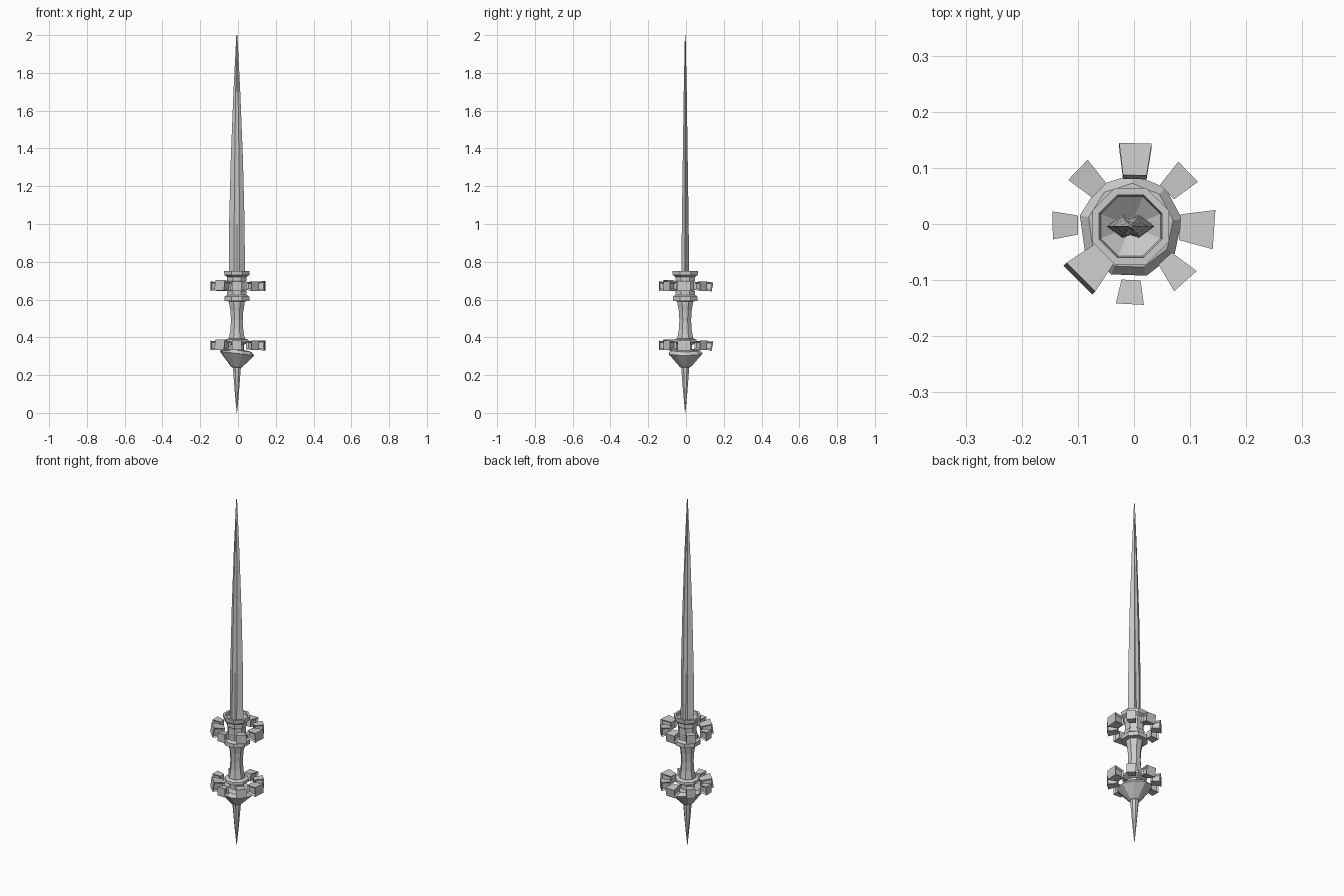
import bpy, bmesh, math
from mathutils import Matrix, Vector

if "Cube" in bpy.data.objects:
    bpy.data.objects.remove(bpy.data.objects["Cube"])

CX, CY = -0.006, -0.004   # axis of the weapon inside its bounding box


def finish(name, bm):
    bmesh.ops.recalc_face_normals(bm, faces=bm.faces)
    me = bpy.data.meshes.new(name)
    bm.to_mesh(me)
    bm.free()
    ob = bpy.data.objects.new(name, me)
    bpy.context.collection.objects.link(ob)
    return ob


def loft(name, rings, cap=True):
    """Skin a list of equal-length point rings."""
    bm = bmesh.new()
    rows = [[bm.verts.new(p) for p in ring] for ring in rings]
    n = len(rows[0])
    for a, b in zip(rows, rows[1:]):
        for i in range(n):
            j = (i + 1) % n
            bm.faces.new((a[i], a[j], b[j], b[i]))
    if cap:
        bm.faces.new(rows[0])
        bm.faces.new(rows[-1])
    return finish(name, bm)


def lathe(name, profile, sides=8, turn=0.5, tilt=0.0):
    """Polygonal turning; radii are apothems, tilt slopes a ring along x."""
    k = 1 / math.cos(math.pi / sides)
    rings = []
    for r, z, *t in profile:
        s = t[0] if t else 0
        ring = []
        for i in range(sides):
            a = (i + turn) * math.tau / sides
            x, y = r * k * math.cos(a), r * k * math.sin(a)
            ring.append((CX + x, CY + y, z + s * x))
        rings.append(ring)
    return loft(name, rings)


# blade: flattened hexagon with a shallow central groove
SECTION = [(1, 0), (0.35, 1), (0, 0.75), (-0.35, 1),
           (-1, 0), (-0.35, -1), (0, -0.75), (0.35, -1)]
LEVELS = [(0.70, 0.043, 0.021), (1.0, 0.041, 0.018), (1.35, 0.032, 0.013),
          (1.7, 0.018, 0.008), (2.0, 0.003, 0.002)]
loft("blade", [[(CX + w * x, CY + d * y, z) for x, y in SECTION]
               for z, w, d in LEVELS])

# octagonal collar with a hollow mouth around the blade
lathe("collar", [(0.030, 0.59), (0.066, 0.592), (0.066, 0.615), (0.052, 0.625),
                 (0.052, 0.645), (0.046, 0.65), (0.046, 0.69), (0.052, 0.70),
                 (0.052, 0.72), (0.066, 0.73), (0.068, 0.752), (0.056, 0.752),
                 (0.053, 0.735), (0.01, 0.70)])

# waisted grip
lathe("grip", [(0.042, 0.38), (0.041, 0.40), (0.034, 0.44), (0.031, 0.49),
               (0.034, 0.54), (0.041, 0.58), (0.042, 0.60)])

# lower ring between grip and pommel
lathe("grip_ring", [(0.036, 0.31), (0.036, 0.36), (0.052, 0.368),
                    (0.062, 0.374), (0.060, 0.388), (0.042, 0.395)])

# faceted pommel with a sloping top, then the tail spike
lathe("pommel", [(0.022, 0.24), (0.030, 0.245), (0.087, 0.315, -0.12),
                 (0.072, 0.332, -0.12), (0.03, 0.335)], sides=9, turn=0.2)
lathe("tail_spike", [(0.001, 0.0), (0.012, 0.12), (0.022, 0.25)])


def stud(name, angle, z, inner, outer, w_in, w_out, h, tilt):
    """Wedge block pointing outwards with recessed square side faces."""
    bm = bmesh.new()
    v = []
    for r, w, hh in ((inner, w_in, h * 0.4), (outer, w_out, h * 0.5)):
        v.append([bm.verts.new((r, sy * w, sz * hh))
                  for sy, sz in ((-1, -1), (1, -1), (1, 1), (-1, 1))])
    a, b = v
    bm.faces.new(a)
    bm.faces.new(b)
    walls = [bm.faces.new((a[i], a[(i + 1) % 4], b[(i + 1) % 4], b[i]))
             for i in range(4)]
    sides = [walls[1], walls[3]]
    bmesh.ops.recalc_face_normals(bm, faces=bm.faces)
    bmesh.ops.inset_individual(bm, faces=sides, thickness=0.011, depth=-0.008)
    mid = Vector(((inner + outer) / 2, 0, 0))
    m = (Matrix.Translation((0, 0, z)) @ Matrix.Rotation(math.radians(angle), 4, 'Z')
         @ Matrix.Translation(mid) @ Matrix.Rotation(math.radians(-tilt), 4, 'Y')
         @ Matrix.Translation(-mid))
    bm.transform(m)
    return finish(name, bm)


# two rings of eight uneven studs: angle, inner, outer, half widths, height, tilt
STUDS = [(-4, 0.082, 0.143, 0.023, 0.035, 0.054, 0),
         (44, 0.082, 0.134, 0.018, 0.025, 0.050, 0),
         (89, 0.083, 0.140, 0.021, 0.029, 0.050, -10),
         (136, 0.086, 0.139, 0.018, 0.025, 0.050, 0),
         (181, 0.100, 0.145, 0.017, 0.025, 0.050, 0),
         (225, 0.076, 0.138, 0.024, 0.036, 0.056, 8),
         (267, 0.100, 0.143, 0.017, 0.025, 0.050, 0),
         (312, 0.083, 0.137, 0.016, 0.027, 0.050, 0)]
for level, z in (("upper", 0.671), ("lower", 0.357)):
    for i, (ang, ri, ro, wi, wo, h, t) in enumerate(STUDS):
        stud(f"{level}_stud_{i + 1}", ang, z, ri, ro, wi, wo, h, t)
